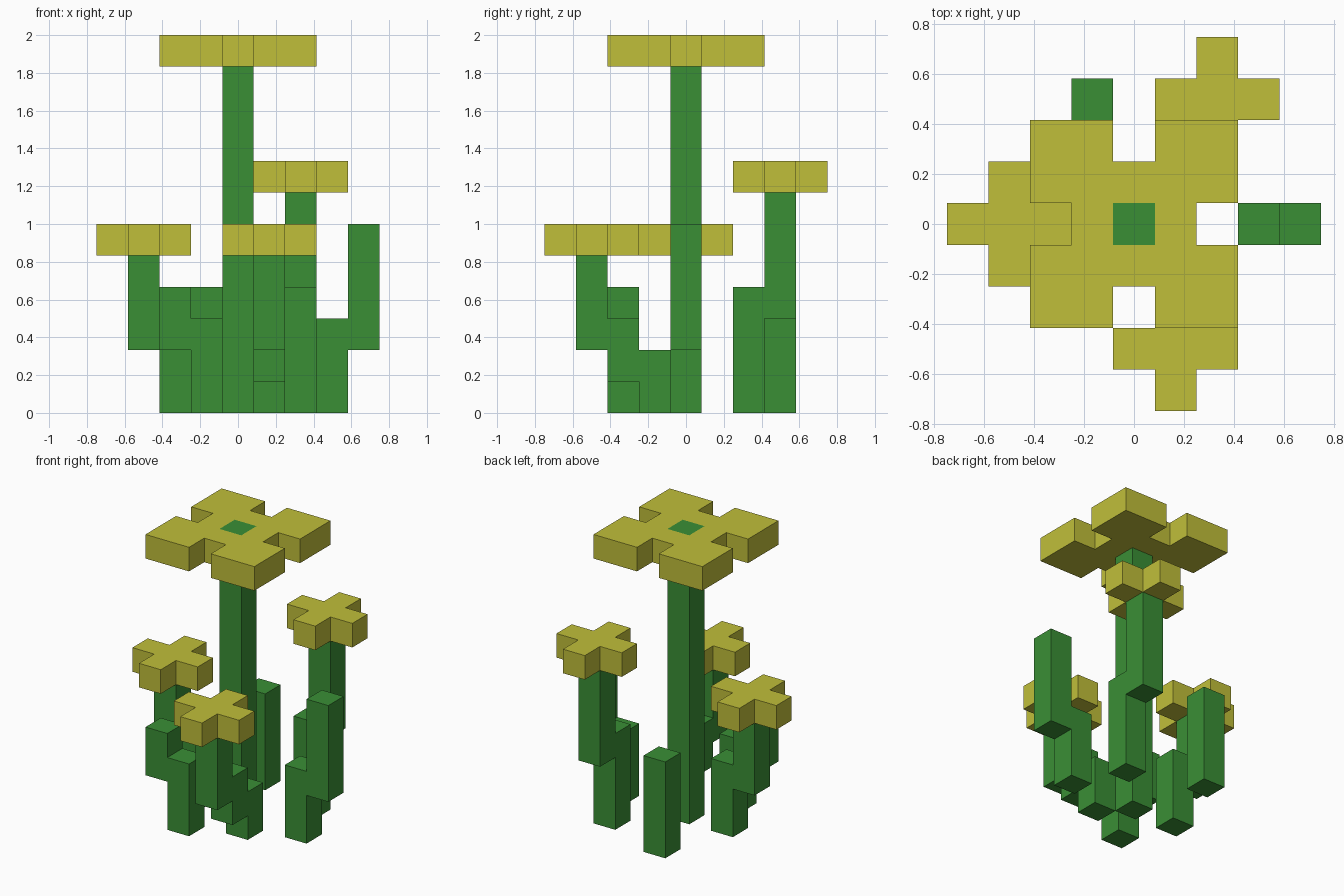
import bpy, bmesh
from mathutils import Vector

cube = bpy.data.objects.get("Cube")
if cube:
    bpy.data.objects.remove(cube, do_unlink=True)

U = 2 / 12  # one block


def material(name, rgb):
    m = bpy.data.materials.new(name)
    m.use_nodes = True
    m.diffuse_color = (*rgb, 1)
    m.node_tree.nodes["Principled BSDF"].inputs["Base Color"].default_value = (*rgb, 1)
    return m


GREEN = material("leaf green", (0.042, 0.275, 0.036))
YELLOW = material("petal yellow", (0.53, 0.52, 0.042))


def finish(bm, name, mat):
    bmesh.ops.recalc_face_normals(bm, faces=bm.faces)
    bmesh.ops.scale(bm, vec=(U, U, U), verts=bm.verts)
    mesh = bpy.data.meshes.new(name)
    bm.to_mesh(mesh)
    bm.free()
    mesh.materials.append(mat)
    obj = bpy.data.objects.new(name, mesh)
    bpy.context.collection.objects.link(obj)


def extrude(bm, offset):
    geom = bmesh.ops.extrude_face_region(bm, geom=bm.faces[:], use_keep_orig=True)["geom"]
    verts = [v for v in geom if isinstance(v, bmesh.types.BMVert)]
    bmesh.ops.translate(bm, vec=offset, verts=verts)


def stalk(name, start, direction, columns):
    """Stepped stalk: each (bottom, top) column is one block further along direction."""
    along = Vector((*direction, 0))
    side = Vector((-along.y, along.x, 0))
    lower, upper = [], []
    for i, (low, high) in enumerate(columns):
        lower += [(i - 0.5, low), (i + 0.5, low)]
        upper += [(i - 0.5, high), (i + 0.5, high)]
    bm = bmesh.new()
    origin = Vector((*start, 0)) - side * 0.5
    bm.faces.new([bm.verts.new(origin + along * u + Vector((0, 0, z)))
                  for u, z in lower + upper[::-1]])
    extrude(bm, side)
    finish(bm, name, GREEN)


def flower(name, centre, z, radius, keep):
    """Slab one block thick, made of the blocks that the keep rule accepts."""
    bm = bmesh.new()
    cells = range(-radius, radius + 1)
    for i in cells:
        for j in cells:
            if keep(i, j):
                x, y = centre[0] + i, centre[1] + j
                bm.faces.new([bm.verts.new((x + a, y + b, z)) for a, b in
                              ((-.5, -.5), (.5, -.5), (.5, .5), (-.5, .5))])
    bmesh.ops.remove_doubles(bm, verts=bm.verts, dist=0.01)
    extrude(bm, Vector((0, 0, 1)))
    bmesh.ops.recalc_face_normals(bm, faces=bm.faces)
    bmesh.ops.dissolve_limit(bm, angle_limit=0.01, verts=bm.verts, edges=bm.edges)
    finish(bm, name, YELLOW)


# Stalks
stalk("main_stem", (0, 0), (1, 0), [(0, 12)])
stalk("back_shoot", (-1, 3), (1, 0), [(0, 4)])
stalk("front_right_shoot", (-1, -2), (-1, 0), [(0, 3), (2, 4)])
stalk("left_shoot", (3, 0), (1, 0), [(0, 3), (2, 6)])
stalk("right_flower_stem", (-2, 0), (-1, 0), [(0, 3), (2, 5)])
stalk("back_flower_stem", (2, 2), (0, 1), [(0, 4), (3, 7)])
stalk("front_flower_stem", (1, -1), (0, -1), [(0, 2), (1, 3), (2, 5)])

# Large bloom: four square petals around the stem top, notched at each side
flower("main_flower", (0, 0), 11, 2,
       lambda i, j: (i, j) != (0, 0) and {abs(i), abs(j)} != {0, 2})

# Small cross-shaped blooms
for name, centre, z in (("right_flower", (-3, 0), 5),
                        ("front_flower", (1, -3), 5),
                        ("back_flower", (2, 3), 7)):
    flower(name, centre, z, 1, lambda i, j: i * j == 0)
